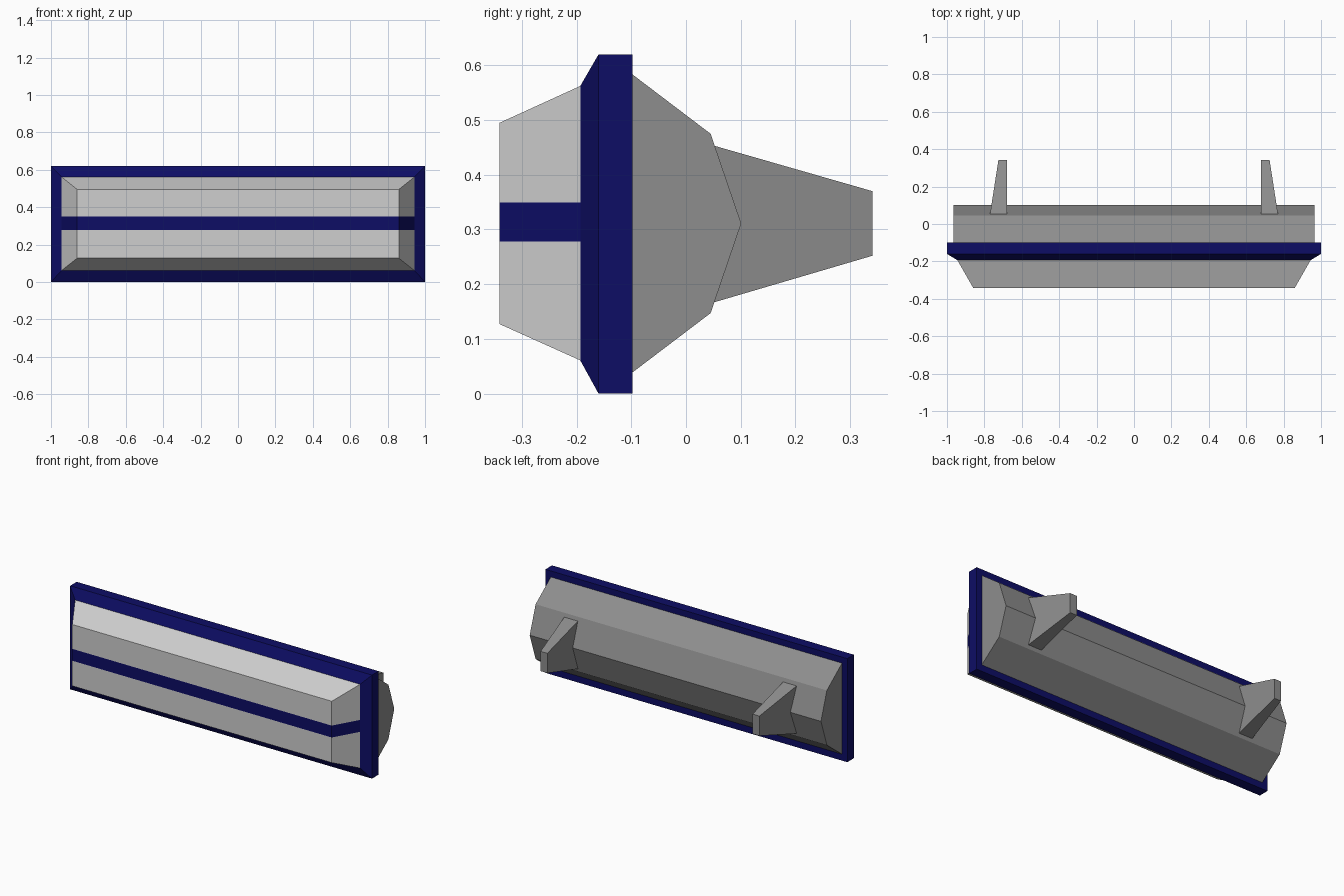
import bpy
import bmesh

cube = bpy.data.objects.get("Cube")
if cube:
    bpy.data.objects.remove(cube, do_unlink=True)


def material(name, colour):
    mat = bpy.data.materials.new(name)
    mat.use_nodes = True
    mat.diffuse_color = colour
    mat.node_tree.nodes["Principled BSDF"].inputs["Base Color"].default_value = colour
    return mat


NAVY = material("navy blue", (0.004, 0.004, 0.13, 1))
PALE = material("pale grey", (0.62, 0.62, 0.62, 1))
GREY = material("mid grey", (0.27, 0.27, 0.27, 1))


def finish(bm, name, *mats):
    bmesh.ops.recalc_face_normals(bm, faces=bm.faces)
    mesh = bpy.data.meshes.new(name)
    bm.to_mesh(mesh)
    bm.free()
    for mat in mats:
        mesh.materials.append(mat)
    obj = bpy.data.objects.new(name, mesh)
    bpy.context.collection.objects.link(obj)
    return obj


def loft(rings):
    """Join matching rings of points into a closed solid."""
    bm = bmesh.new()
    loops = [[bm.verts.new(p) for p in ring] for ring in rings]
    for a, b in zip(loops, loops[1:]):
        for i in range(len(a)):
            j = (i + 1) % len(a)
            bm.faces.new((a[i], a[j], b[j], b[i]))
    bm.faces.new(loops[0])
    bm.faces.new(loops[-1])
    return bm


def rect(y, x0, x1, z0, z1):
    return [(x0, y, z0), (x1, y, z0), (x1, y, z1), (x0, y, z1)]


# Frame: flat slab with a chamfered front rim
finish(loft([rect(-0.098, -1, 1, 0, 0.62),
             rect(-0.16, -1, 1, 0, 0.62),
             rect(-0.193, -0.945, 0.945, 0.06, 0.563)]), "frame", NAVY)

# Front panel: tapered block, cut to carry the central band
panel = loft([rect(-0.192, -0.945, 0.945, 0.06, 0.563),
              rect(-0.341, -0.86, 0.86, 0.127, 0.495)])
BAND = (0.278, 0.349)
for z in BAND:
    bmesh.ops.bisect_plane(panel, geom=panel.verts[:] + panel.edges[:] + panel.faces[:],
                           plane_co=(0, 0, z), plane_no=(0, 0, 1))
for face in panel.faces:
    face.material_index = int(BAND[0] < face.calc_center_median().z < BAND[1])
finish(panel, "front_panel", PALE, NAVY)

# Rear housing: faceted profile run along the length
profile = [(-0.1, 0.037), (0.045, 0.147), (0.101, 0.311), (0.045, 0.475), (-0.1, 0.585)]
finish(loft([[(x, y, z) for y, z in profile] for x in (-0.965, 0.965)]),
       "rear_housing", GREY)

# Mounting brackets: wedges with a straight inner side
for side, name in ((1, "left_bracket"), (-1, "right_bracket")):
    finish(loft([rect(0.052, side * 0.68, side * 0.77, 0.167, 0.453),
                 rect(0.341, side * 0.68, side * 0.725, 0.252, 0.37)]), name, GREY)
